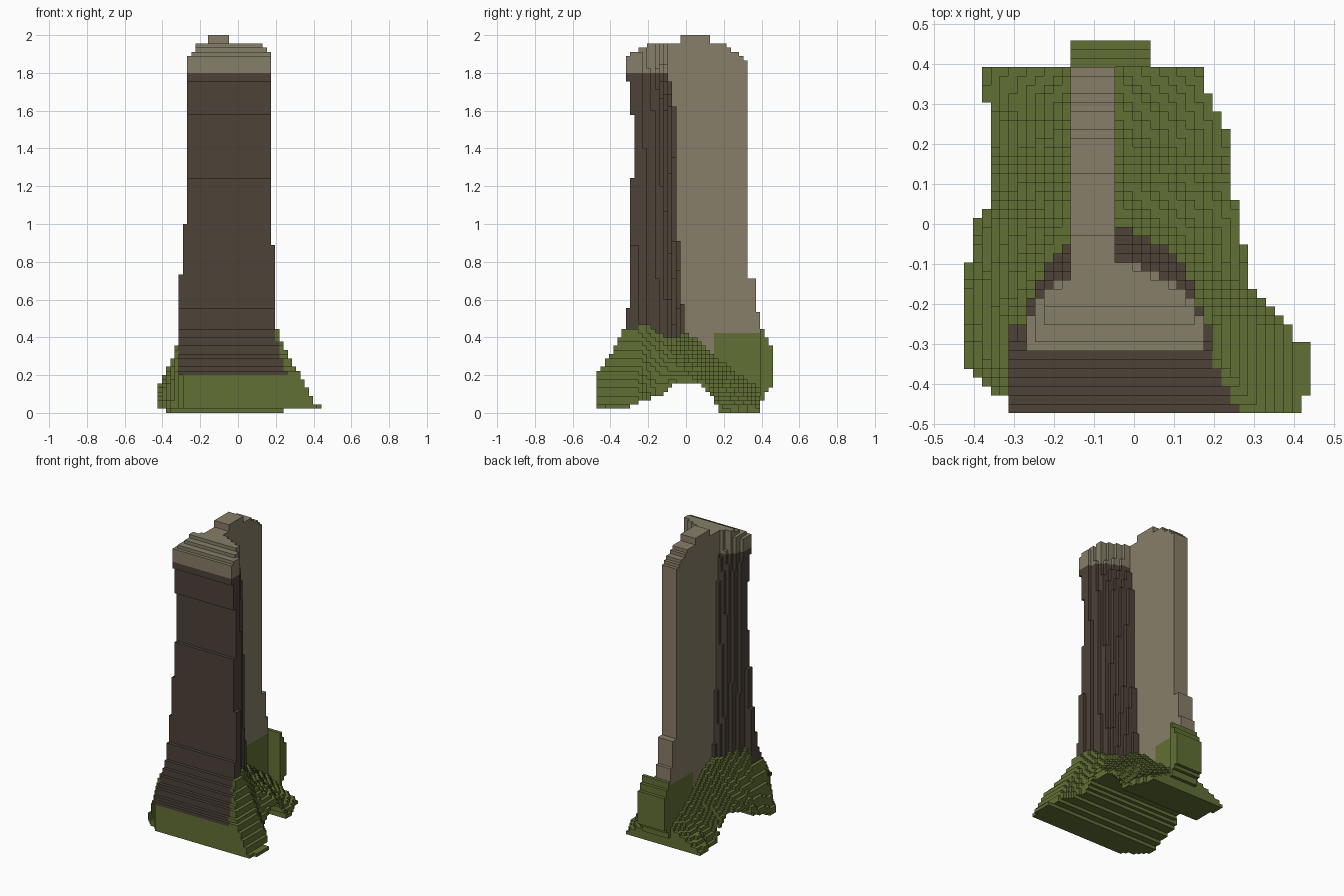
import bpy, bmesh
from itertools import product

if "Cube" in bpy.data.objects:
    bpy.data.objects.remove(bpy.data.objects["Cube"])

C = 1 / 45          # size of one step
OFFSET = (-.003, -.007, 0)      # where the step grid sits


def curve(*pts):
    """Piecewise linear profile through (input, output) pairs."""
    def f(v):
        if v <= pts[0][0]:
            return pts[0][1]
        for (a, p), (b, q) in zip(pts, pts[1:]):
            if v <= b:
                return p + (q - p) * (v - a) / (b - a)
        return pts[-1][1]
    return f


# Side silhouette: front and back limit for each height
front_y = curve((0, -.47), (.2, -.47), (.3, -.405), (.45, -.33), (.6, -.3), (1.24, -.3),
                (1.26, -.28), (1.57, -.28), (1.59, -.3), (1.75, -.3), (1.79, -.32),
                (1.89, -.32), (1.91, -.27), (1.93, -.24), (1.955, -.2), (1.96, -.04), (2, -.04))
back_y = curve((.07, .4), (.09, .42), (.16, .46), (.3, .47), (.36, .45), (.45, .4), (.55, .38),
               (.7, .37), (.73, .32), (1.86, .32), (1.9, .28), (1.955, .2), (1.96, .13))
# Front silhouette: left and right limit for each height
left_x = curve((0, -.38), (.03, -.42), (.1, -.44), (.17, -.41), (.27, -.38), (.35, -.35),
               (.45, -.32), (.72, -.31), (.74, -.29), (.98, -.29), (1, -.27), (1.89, -.27),
               (1.91, -.24), (1.95, -.21), (1.955, -.21), (1.96, -.16))
right_x = curve((0, .24), (.02, .26), (.025, .44), (.036, .44), (.06, .4), (.15, .35), (.25, .3),
                (.33, .25), (.45, .205), (.87, .2), (.89, .18), (1.89, .18), (1.91, .16),
                (1.955, .12), (1.96, -.05))
# Rounded back of the bark slab, pushed backwards lower down near the fin
slab_back = curve((.04, -.1), (.1, -.13), (.17, -.17), (.2, -.21), (.23, -.27), (.27, -.28))
slab_shift = curve((.45, .09), (.9, .06), (1.6, .04), (1.85, 0))
shift_share = curve((.05, 1), (.15, .9), (.2, .6), (.23, .2))
# Root mound: plan outline, crest along the trunk and arched underside
root_right = curve((-.47, .41), (-.42, .44), (-.3, .44), (-.22, .35), (-.17, .3), (-.02, .27),
                   (.1, .24), (.24, .23), (.3, .2), (.4, .16))
root_left = curve((-.47, -.29), (-.4, -.37), (-.35, -.42), (-.16, -.42), (-.12, -.44), (-.08, -.4),
                  (.03, -.39), (.06, -.35), (.28, -.35), (.31, -.375), (.4, -.375))
inner_right = curve((-.25, .2), (-.15, .15), (0, -.02), (.1, -.05))
inner_left = curve((-.25, -.29), (-.15, -.25), (0, -.18), (.1, -.16))
crest = curve((-.1, .46), (0, .42), (.1, .36), (.2, .27), (.3, .2), (.4, .12))
underside = curve((-.31, .025), (-.24, .06), (-.13, .09), (-.05, .155), (.06, .155), (.12, .11), (.18, 0))


def part_at(x, y, z):
    """Name of the part that fills this point, or None."""
    if z < underside(y) or not front_y(z) <= y <= back_y(z):
        return None
    if not left_x(z) <= x <= right_x(z):
        return None
    # tall fin of bare wood
    if -.16 < x < -.05 and -.12 < y < .4:
        return "moss_roots" if z < .42 and (y > .15 or z < .3) else "bare_wood"
    # mossy burl at the back
    if y > .4:
        low, high = (-.05, .05) if y > .45 else (-.16, .05)
        return "moss_roots" if .07 < z < .45 and low < x < high else None
    # root mound sloping away from the trunk
    t = max((x - inner_right(y)) / (root_right(y) - inner_right(y)),
            (x - inner_left(y)) / (root_left(y) - inner_left(y)), 0)
    foot = underside(y) + .03
    mound = t <= 1 and z < crest(y) + (foot - crest(y)) * t
    # bark slab at the front
    d = abs(x + .05)
    slab = y < slab_back(d) + slab_shift(z) * shift_share(d)
    spread = max(0, .4 - z) * .3
    if slab and z > .2 and -.32 < x < .2 + spread:
        return "pale_rim" if z > 1.79 else "front_bark"
    return "moss_roots" if mound else None


cells = {}
for cell in product(range(-21, 22), range(-22, 23), range(90)):
    name = part_at(*((n + .5) * C + o for n, o in zip(cell, OFFSET)))
    if name:
        cells[cell] = name


def build(name, color):
    """Skin the outer faces of one part and merge the flat areas."""
    bm = bmesh.new()
    verts = {}

    def vert(p):
        if p not in verts:
            verts[p] = bm.verts.new([n * C + o for n, o in zip(p, OFFSET)])
        return verts[p]

    for cell, label in cells.items():
        if label != name:
            continue
        for axis, side in product(range(3), (0, 1)):
            other = list(cell)
            other[axis] += 2 * side - 1
            if tuple(other) in cells:
                continue
            loop = []
            for a, b in ((0, 0), (1, 0), (1, 1), (0, 1)):
                p = list(cell)
                p[axis] += side
                p[(axis + 1) % 3] += a
                p[(axis + 2) % 3] += b
                loop.append(vert(tuple(p)))
            bm.faces.new(loop if side else loop[::-1])
    bmesh.ops.dissolve_limit(bm, angle_limit=.02, verts=bm.verts[:], edges=bm.edges[:])
    mesh = bpy.data.meshes.new(name)
    bm.to_mesh(mesh)
    bm.free()
    mat = bpy.data.materials.new(name)
    mat.diffuse_color = (*color, 1)
    mat.use_nodes = True
    mat.node_tree.nodes["Principled BSDF"].inputs["Base Color"].default_value = mat.diffuse_color
    mesh.materials.append(mat)
    bpy.context.collection.objects.link(bpy.data.objects.new(name, mesh))


build("front_bark", (.075, .055, .04))
build("pale_rim", (.24, .21, .14))
build("bare_wood", (.25, .21, .14))
build("moss_roots", (.12, .16, .035))
